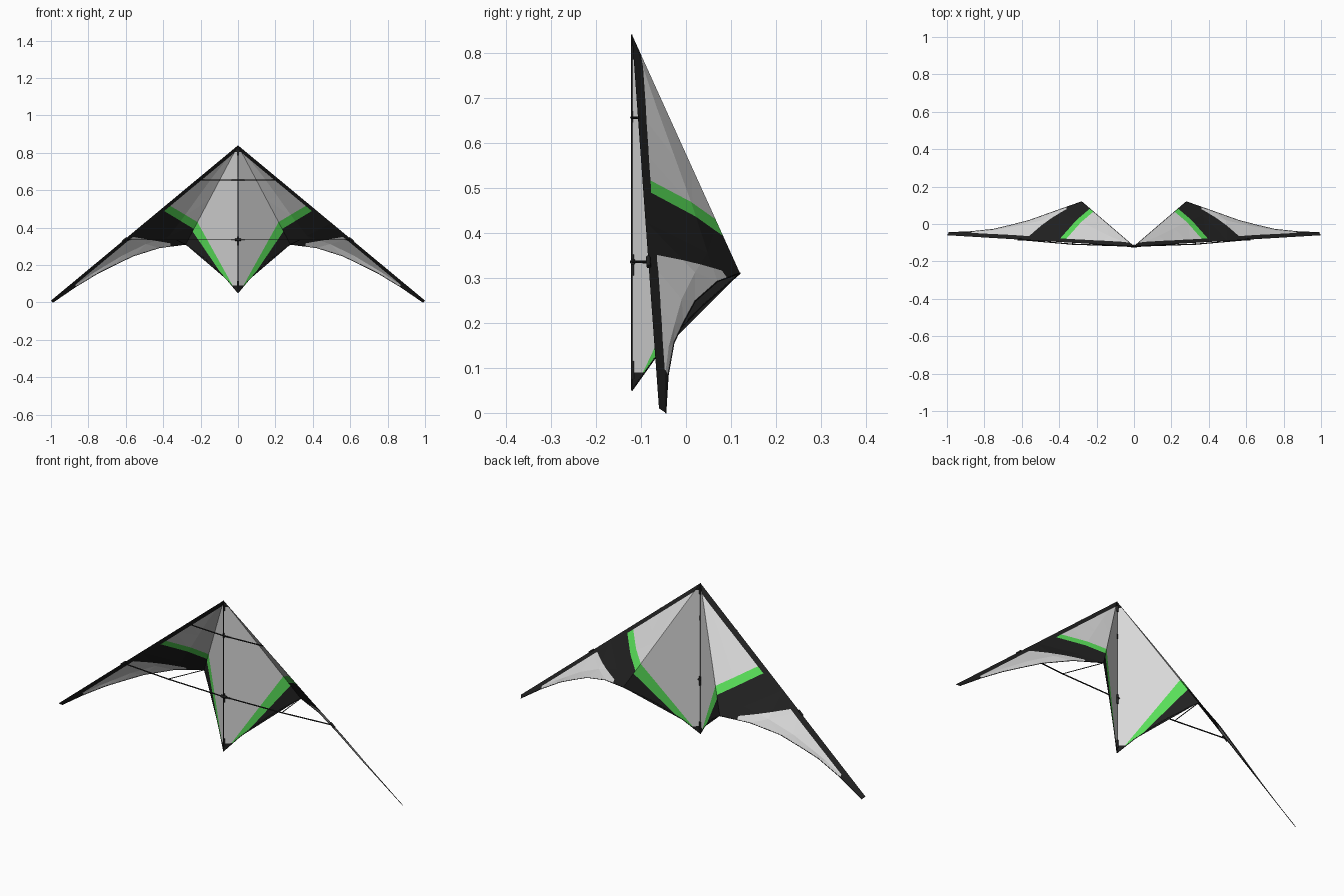
import bpy, bmesh, math
from mathutils import Vector

if "Cube" in bpy.data.objects:
    bpy.data.objects.remove(bpy.data.objects["Cube"])


def material(name, rgb):
    m = bpy.data.materials.new(name)
    m.diffuse_color = (*rgb, 1)
    m.use_nodes = True
    m.node_tree.nodes["Principled BSDF"].inputs["Base Color"].default_value = m.diffuse_color
    return m


GREY = material("light_grey_sail", (0.70, 0.70, 0.70))
BLACK = material("black", (0.015, 0.015, 0.015))
GREEN = material("bright_green", (0.10, 0.74, 0.10))

NOSE, TAIL = Vector((0, -0.12, 0.84)), Vector((0, -0.12, 0.05))
KEEL, TIP = Vector((0.28, 0.12, 0.31)), Vector((1, -0.06, 0.01))
OUTER_TRAIL = [Vector(p) for p in ((0.42, 0.07, 0.292), (0.56, 0.02, 0.248), (0.66, -0.006, 0.20),
                                   (0.75, -0.027, 0.155), (0.87, -0.04, 0.082), (0.99, -0.045, 0))]
INNER_TRAIL = [Vector((x, -0.12 + x * 6 / 7, z)) for x, z in
               ((0.23, 0.273), (0.18, 0.236), (0.12, 0.183), (0.06, 0.122))]


def side(p, line):
    # positive when p lies to the left of the line, seen from the front
    (ax, az), (bx, bz) = line
    return (bx - ax) * (p.z - az) - (bz - az) * (p.x - ax)


def sail(name, bm, lines, rule):
    # cut the cloth along the seams, then colour each patch by rule
    bmesh.ops.triangulate(bm, faces=bm.faces[:])
    for (ax, az), (bx, bz) in lines:
        bmesh.ops.bisect_plane(bm, geom=bm.verts[:] + bm.edges[:] + bm.faces[:], dist=1e-6,
                               plane_co=(ax, 0, az), plane_no=(az - bz, 0, bx - ax))
    for f in bm.faces:
        f.material_index = rule(f.calc_center_median())
    me = bpy.data.meshes.new(name)
    bm.to_mesh(me)
    bm.free()
    for m in (GREY, BLACK, GREEN):
        me.materials.append(m)
    ob = bpy.data.objects.new(name, me)
    bpy.context.collection.objects.link(ob)
    ob.modifiers.new("mirror", 'MIRROR')


def rod(name, pts, r, mirror=False):
    cu = bpy.data.curves.new(name, 'CURVE')
    cu.dimensions = '3D'
    cu.bevel_depth, cu.bevel_resolution, cu.use_fill_caps = r, 1, True
    for s in ((1, -1) if mirror else (1,)):
        sp = cu.splines.new('POLY')
        sp.points.add(len(pts) - 1)
        for q, p in zip(sp.points, pts):
            q.co = (p[0] * s, p[1], p[2], 1)
    cu.materials.append(BLACK)
    bpy.context.collection.objects.link(bpy.data.objects.new(name, cu))


def spar(t):
    return NOSE.lerp(TIP, t)


CAP = ((0, 0.805), (1, 0.805))

# Centre sail: flat panel each side of the spine, green stripe, black hem
STRIPE_IN = ((0.034, 0.10), (0.217, 0.43))
STRIPE_OUT = ((0.068, 0.122), (0.243, 0.38))
FOOT = ((0, 0.09), (1, 0.09))


def centre_rule(p):
    if side(p, CAP) > 0 or side(p, FOOT) < 0 or side(p, STRIPE_OUT) < 0:
        return 1
    return 0 if side(p, STRIPE_IN) > 0 else 2


bm = bmesh.new()
bm.faces.new([bm.verts.new(p) for p in [NOSE, TAIL] + INNER_TRAIL[::-1] + [KEEL]])
sail("centre_sail", bm, [CAP, FOOT, STRIPE_IN, STRIPE_OUT], centre_rule)

# Outer wing: strips from the leading edge to the keel and trailing edge
HEM = ((0, 0.816), (0.985, 0))
GREEN_TOP = ((0.217, 0.43), (0.38, 0.527))
GREEN_LOW = ((0.236, 0.393), (0.40, 0.492))
PANEL_TOP = ((0.36, 0.316), (0.58, 0.354))
PANEL_IN = ((0.36, 0), (0.36, 1))
PANEL_TIP = ((0.85, 0), (0.89, 0.2))


def wing_rule(p):
    if side(p, CAP) > 0 or side(p, HEM) > 0:
        return 1
    if side(p, GREEN_TOP) > 0:
        return 0
    if side(p, GREEN_LOW) > 0:
        return 2
    panel = side(p, PANEL_TOP) < 0 and side(p, PANEL_IN) < 0 and side(p, PANEL_TIP) > 0
    return 0 if panel else 1


bm = bmesh.new()
edge = [NOSE.lerp(KEEL, k) for k in (0.3, 0.55, 0.79, 1)] + OUTER_TRAIL
ts = (0.2, 0.3, 0.39, 0.5, 0.6, 0.7, 0.78, 0.85, 0.92, 1)
rows = []
for t, e in zip(ts, edge):
    mid = e.lerp(spar(t), 0.4) + Vector((0, 0.012 * math.sin(math.pi * t), 0))
    rows.append([bm.verts.new(p) for p in (e, mid, spar(t))])
n = bm.verts.new(NOSE)
for i in (0, 1):
    bm.faces.new((n, rows[0][i], rows[0][i + 1]))
    for a, b in zip(rows, rows[1:]):
        bm.faces.new((a[i], b[i], b[i + 1], a[i + 1]))
sail("outer_wing", bm, [CAP, HEM, GREEN_TOP, GREEN_LOW, PANEL_TOP, PANEL_IN, PANEL_TIP], wing_rule)

# Frame rods and trailing edge cord
rod("spine", [NOSE, TAIL], 0.002)
rod("trailing_cord", [TAIL] + INNER_TRAIL[::-1] + [KEEL] + OUTER_TRAIL, 0.0015, True)
u, l = spar(0.222), spar(0.608)
rod("upper_spreader", [(-u.x, u.y, u.z), (0, -0.121, u.z), u], 0.003)
rod("lower_spreader", [(0, -0.119, l.z), (0.33, -0.108, l.z), l], 0.003, True)
rod("standoff", [(0.33, -0.108, l.z), KEEL], 0.002, True)

# Fittings on the spine and spars
rod("centre_joint", [(-0.015, -0.118, l.z), (0.015, -0.118, l.z)], 0.007)
rod("centre_joint_sleeve", [(0, -0.116, 0.305), (0, -0.116, 0.352)], 0.006)
rod("upper_joint", [(0, -0.119, 0.645), (0, -0.119, 0.67)], 0.004)
rod("nose_fitting", [(0, -0.116, 0.785), (0, -0.116, 0.815)], 0.006)
rod("tail_fitting", [(0, -0.116, 0.075), (0, -0.116, 0.115)], 0.005)
rod("spar_connector", [spar(0.595), spar(0.621)], 0.005, True)
